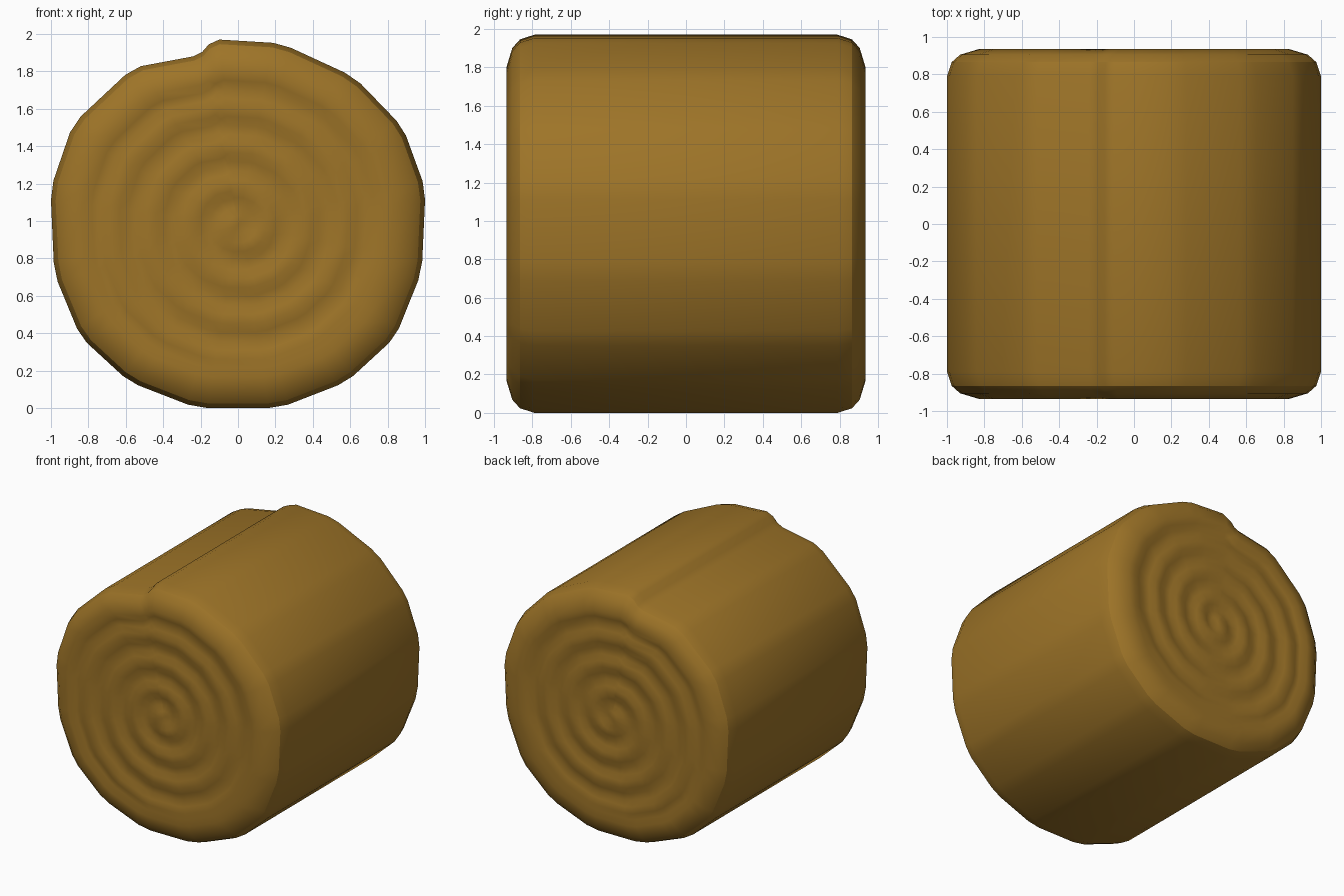
import bpy, bmesh, math
from mathutils import Vector

if "Cube" in bpy.data.objects:
    bpy.data.objects.remove(bpy.data.objects["Cube"])

# Rolled outline seen from the front (x, z), clockwise from the overlapping lip
OUTLINE = [(-0.155, 1.945), (-0.10, 1.97), (0.23, 1.95), (0.62, 1.77), (0.88, 1.50),
           (1.0, 1.17), (0.98, 0.73), (0.84, 0.38), (0.58, 0.14), (0.22, 0.0),
           (-0.22, 0.0), (-0.58, 0.14), (-0.84, 0.38), (-0.98, 0.72), (-1.0, 1.17),
           (-0.88, 1.52), (-0.56, 1.82), (-0.24, 1.88), (-0.19, 1.905)]
CENTER = Vector((0.0, 0.98))
PITCH, DEPTH = 0.21, 0.011


def soften(points):
    """Round each corner slightly, leaving the lip crisp."""
    pts = [Vector(p) for p in points]
    out = []
    for i, p in enumerate(pts):
        if i < 2 or i >= len(pts) - 2:
            out.append(p)
        else:
            out += [p.lerp(pts[i - 1], 0.13), p.lerp(pts[(i + 1) % len(pts)], 0.13)]
    # fit to the overall width and height
    x0, x1 = min(p.x for p in out), max(p.x for p in out)
    z0, z1 = min(p.y for p in out), max(p.y for p in out)
    return [Vector((2 * (p.x - x0) / (x1 - x0) - 1, 1.97 * (p.y - z0) / (z1 - z0))) for p in out]


profile = soften(OUTLINE)
n = len(profile)
bm = bmesh.new()


def ring(scale, y, side=0):
    """One copy of the outline; side adds the spiral relief of an end face."""
    verts = []
    for p in profile:
        d = (p - CENTER) * scale
        h = 0.0
        if side:
            turn = math.atan2(d.x, d.y) + 0.16
            h = DEPTH * (math.cos(math.tau * d.length / PITCH + turn) - 1)
        verts.append(bm.verts.new((d.x, y + side * h, CENTER.y + d.y)))
    return verts


def bridge(a, b):
    for i in range(n):
        j = (i + 1) % n
        bm.faces.new((a[i], a[j], b[j], b[i]))


# Body and both rounded, spiral ends
body = {s: ring(1.0, s * 0.79) for s in (-1, 1)}
bridge(body[-1], body[1])
for s in (-1, 1):
    rim = ring(0.975, s * 0.865)
    bridge(body[s], rim)
    last = rim
    for scale, y in ((0.93, 0.905), (0.83, 0.935)):
        nxt = ring(scale, s * y)
        bridge(last, nxt)
        last = nxt
    for k in range(1, 17):
        nxt = ring(0.83 * (1 - k / 17), s * 0.935, s)
        bridge(last, nxt)
        last = nxt
    tip = bm.verts.new((0, s * 0.93, CENTER.y))
    for i in range(n):
        bm.faces.new((last[i], last[(i + 1) % n], tip))
    # crease between body and end
    for i in range(n):
        bm.edges.get((rim[i], rim[(i + 1) % n])).smooth = False

# crease under the lip
for i in (n - 2,):
    bm.edges.get((body[-1][i], body[1][i])).smooth = False

bmesh.ops.recalc_face_normals(bm, faces=bm.faces)
for f in bm.faces:
    f.smooth = True
mesh = bpy.data.meshes.new("hay_bale")
bm.to_mesh(mesh)
bm.free()

straw = bpy.data.materials.new("straw brown")
straw.diffuse_color = (0.34, 0.175, 0.021, 1)
straw.use_nodes = True
straw.node_tree.nodes["Principled BSDF"].inputs["Base Color"].default_value = straw.diffuse_color
mesh.materials.append(straw)
bale = bpy.data.objects.new("hay_bale", mesh)
bpy.context.collection.objects.link(bale)
